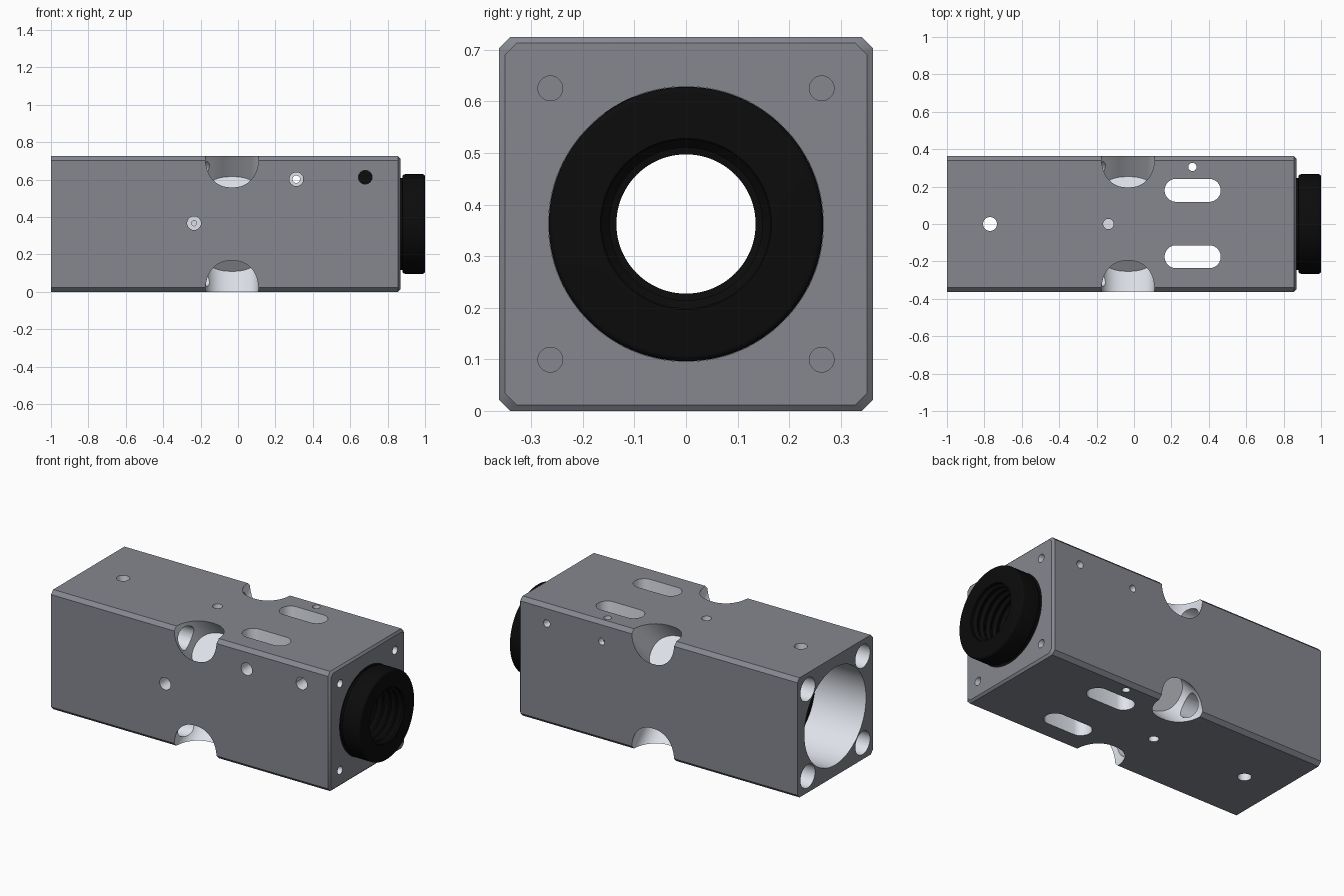
import bpy, bmesh, math
from mathutils import Vector

if "Cube" in bpy.data.objects:
    bpy.data.objects.remove(bpy.data.objects["Cube"])

CZ = 0.3625                       # height of the long axis
X, Y, Z = Vector((1, 0, 0)), Vector((0, 1, 0)), Vector((0, 0, 1))


def material(name, rgb):
    m = bpy.data.materials.new(name)
    m.diffuse_color = (*rgb, 1)
    m.use_nodes = True
    m.node_tree.nodes["Principled BSDF"].inputs["Base Color"].default_value = m.diffuse_color
    return m


dark = material("dark_anodised", (0.232, 0.243, 0.275))
bare = material("bare_metal", (0.74, 0.77, 0.83))
black = material("black", (0.0035, 0.0035, 0.0035))


def finish(name, bm):
    bmesh.ops.recalc_face_normals(bm, faces=bm.faces)
    me = bpy.data.meshes.new(name)
    bm.to_mesh(me)
    bm.free()
    ob = bpy.data.objects.new(name, me)
    bpy.context.collection.objects.link(ob)
    return ob


def smooth(ob):
    bpy.ops.object.select_all(action='DESELECT')
    ob.select_set(True)
    bpy.context.view_layer.objects.active = ob
    bpy.ops.object.shade_smooth_by_angle(angle=math.radians(30))


def prism(name, pts, origin, u, v, w, sections):
    """Extrude a 2D outline along w; sections are (distance, inset) pairs."""
    bm = bmesh.new()
    rings = []
    for d, inset in sections:
        rings.append([bm.verts.new(origin + u * (a - math.copysign(inset, a))
                                   + v * (b - math.copysign(inset, b)) + w * d)
                      for a, b in pts])
    n = len(pts)
    for r0, r1 in zip(rings, rings[1:]):
        for i in range(n):
            bm.faces.new((r0[i], r0[(i + 1) % n], r1[(i + 1) % n], r1[i]))
    bm.faces.new(rings[0])
    bm.faces.new(rings[-1])
    return finish(name, bm)


def circle(r, n=32):
    return [(r * math.cos(2 * math.pi * (i + 0.5) / n),
             r * math.sin(2 * math.pi * (i + 0.5) / n)) for i in range(n)]


def rod(name, r, origin, axis, a, b, n=32):
    u, v = {'x': (Y, Z), 'y': (Z, X), 'z': (X, Y)}[axis]
    return prism(name, circle(r, n), Vector(origin), u, v, u.cross(v), [(a, 0), (b, 0)])


cutters = []


def hole(*args):
    cutters.append(rod("hole_cutter", *args))


def lathe(name, profile, n=96):
    """Revolve a closed (x, radius) profile about the long axis."""
    bm = bmesh.new()
    rings = [[bm.verts.new((x, r * math.cos(2 * math.pi * i / n),
                            CZ + r * math.sin(2 * math.pi * i / n)))
              for i in range(n)] for x, r in profile]
    for k in range(len(rings)):
        r0, r1 = rings[k], rings[(k + 1) % len(rings)]
        for i in range(n):
            bm.faces.new((r0[i], r0[(i + 1) % n], r1[(i + 1) % n], r1[i]))
    return finish(name, bm)


# Main block: long bar with chamfered edges and a chamfered right end
h, c = 0.3625, 0.022
outline = [(h, -h + c), (h, h - c), (h - c, h), (-h + c, h),
           (-h, h - c), (-h, -h + c), (-h + c, -h), (h - c, -h)]
block = prism("main_block", outline, Vector((0, 0, CZ)), Y, Z, X,
              [(-1, 0), (0.856, 0), (0.868, 0.012)])

# Stepped main bore
hole(0.295, (0, 0, CZ), 'x', -1.1, -0.62, 96)
hole(0.137, (0, 0, CZ), 'x', -0.8, 0.8, 64)
hole(0.2665, (0, 0, CZ), 'x', 0.6, 1.1, 96)

# Corner holes and diagonal corner pockets with a rounded, slightly squared outline
for sy in (-1, 1):
    for sz in (-1, 1):
        p = (0, sy * 0.263, CZ + sz * 0.263)
        hole(0.07, p, 'x', -1.1, -0.04, 48)
        hole(0.024, p, 'x', 0.72, 1.0)
        w = Vector((0, sy, sz)).normalized()
        pts = [(0.1425 * math.copysign(abs(a) ** 0.88, a),
                0.118 * math.copysign(abs(b) ** 0.88, b)) for a, b in circle(1, 64)]
        cutters.append(prism("pocket_cutter", pts, Vector((-0.032, 0, CZ)),
                             X, X.cross(w), w, [(0.24, 0), (0.65, 0)]))

# Vertical slots
for y in (-0.175, 0.18):
    pts = [(a + math.copysign(0.0885, a), b) for a, b in circle(0.0615)]
    cutters.append(prism("slot_cutter", pts, Vector((0.3135, y, 0)),
                         X, Y, Z, [(-0.1, 0), (0.9, 0)]))

# Vertical holes
hole(0.037, (-0.77, 0, 0), 'z', -0.1, 0.9)
hole(0.022, (0.312, 0.305, 0), 'z', -0.1, 0.9)
hole(0.028, (-0.137, 0, 0), 'z', -0.1, 0.12)
hole(0.028, (-0.137, 0, 0), 'z', 0.605, 0.9)

# Front-to-back holes
hole(0.02, (0.312, 0, 0.602), 'y', -0.5, 0.5)
hole(0.037, (0.312, 0, 0.602), 'y', -0.5, -0.28)
hole(0.037, (0.68, 0, 0.613), 'y', -0.5, -0.05)
hole(0.022, (0.68, 0, 0.613), 'y', 0.05, 0.5)
hole(0.037, (-0.235, 0, 0.367), 'y', -0.5, -0.25)
hole(0.014, (-0.235, 0, 0.367), 'y', -0.5, -0.1)

bpy.context.view_layer.objects.active = block
for cut in cutters:
    cut.hide_render = True
    mod = block.modifiers.new("cut", 'BOOLEAN')
    mod.operation, mod.solver, mod.object = 'DIFFERENCE', 'EXACT', cut
    bpy.ops.object.modifier_apply(modifier=mod.name)
    bpy.data.objects.remove(cut)
smooth(block)

# Dark outer skin, bare metal in every cut
block.data.materials.clear()
block.data.materials.append(dark)
block.data.materials.append(bare)
for f in block.data.polygons:
    v = block.data.vertices[f.vertices[0]].co
    reach = v.dot(f.normal) - CZ * f.normal.z      # plane distance from the axis
    n = f.normal
    flat = max(abs(n.y), abs(n.z)) > 0.999 and reach > h - 0.001
    edge = abs(abs(n.y) - abs(n.z)) < 0.01 and reach > (2 * h - c) / math.sqrt(2) - 0.001
    ends = abs(n.x) > 0.5 and (f.center.x < -0.999 or f.center.x > 0.853)
    f.material_index = 0 if flat or edge or ends else 1

# Black threaded insert with its protruding rounded collar
profile = [(0.601, 0.135), (0.601, 0.266), (0.86, 0.266), (0.86, 0.245), (0.88, 0.245)]
for cx, start in ((0.892, 180), (0.988, 90)):
    profile += [(cx + 0.012 * math.cos(math.radians(start - k * 18)),
                 0.254 + 0.012 * math.sin(math.radians(start - k * 18))) for k in range(6)]
profile += [(1.0, 0.166), (0.997, 0.163)]
for i in range(7):
    x = 0.985 - i * 0.045
    profile += [(x, 0.163), (x - 0.014, 0.148), (x - 0.022, 0.148), (x - 0.036, 0.163)]
profile += [(0.66, 0.163), (0.655, 0.135)]
collar = lathe("threaded_collar", profile)

# Black stop ring at the bottom of the wide bore, and the set screw holding the insert
stop = lathe("bore_stop_ring", [(-0.66, 0.14), (-0.66, 0.294), (-0.62, 0.294), (-0.62, 0.14)])
screw = rod("set_screw", 0.0365, (0.68, 0, 0.613), 'y', -0.2, -0.1)
for ob in (collar, stop, screw):
    ob.data.materials.append(black)
    smooth(ob)
